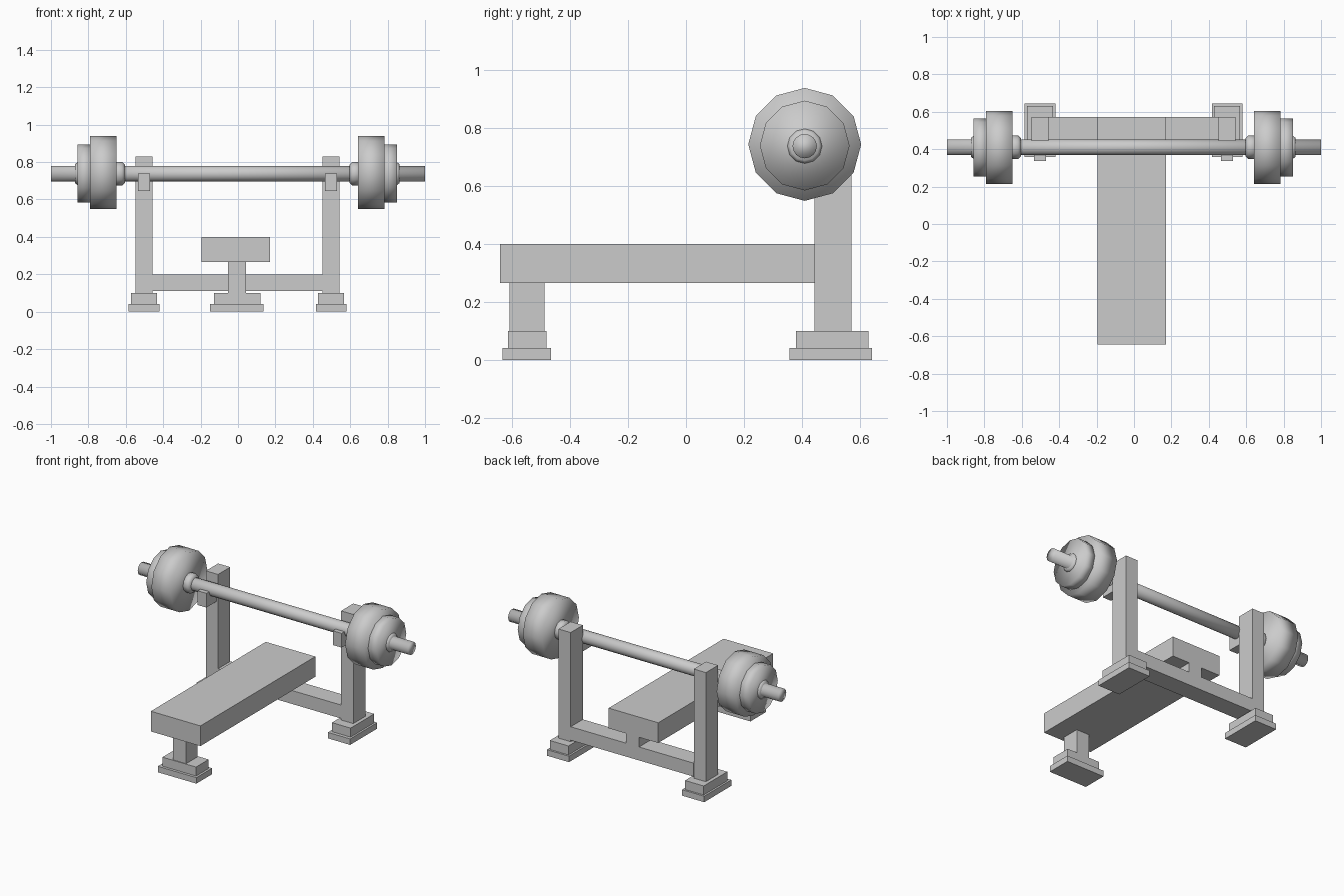
import bpy, bmesh
from math import cos, sin, pi

if "Cube" in bpy.data.objects:
    bpy.data.objects.remove(bpy.data.objects["Cube"])


def box(name, x0, x1, y0, y1, z0, z1):
    """Axis-aligned box from its bounds."""
    bm = bmesh.new()
    bmesh.ops.create_cube(bm, size=1)
    for v in bm.verts:
        v.co.x = (x0 + x1) / 2 + v.co.x * (x1 - x0)
        v.co.y = (y0 + y1) / 2 + v.co.y * (y1 - y0)
        v.co.z = (z0 + z1) / 2 + v.co.z * (z1 - z0)
    return finish(name, bm)


def lathe(name, profile, y, z, sides):
    """Smooth capped solid turned about an x-parallel axis; profile is (x, radius)."""
    bm = bmesh.new()
    rings = [[bm.verts.new((x, y + r * sin(2 * pi * i / sides), z + r * cos(2 * pi * i / sides)))
              for i in range(sides)] for x, r in profile]
    for a, b in zip(rings, rings[1:]):
        for i in range(sides):
            j = (i + 1) % sides
            bm.faces.new((a[i], a[j], b[j], b[i]))
    bm.faces.new(rings[0])
    bm.faces.new(rings[-1])
    for f in bm.faces:
        f.smooth = True
    return finish(name, bm)


def finish(name, bm):
    bmesh.ops.recalc_face_normals(bm, faces=bm.faces[:])
    mesh = bpy.data.meshes.new(name)
    bm.to_mesh(mesh)
    bm.free()
    ob = bpy.data.objects.new(name, mesh)
    bpy.context.collection.objects.link(ob)
    return ob


BAR_Y, BAR_Z = 0.41, 0.738
POST_Y = (0.443, 0.572)

# Bench pad with front leg, stepped front foot and rear support
box("bench_pad", -0.195, 0.172, -0.643, 0.572, 0.265, 0.40)
box("front_leg", -0.053, 0.043, -0.61, -0.488, 0.10, 0.265)
box("front_foot_block", -0.128, 0.12, -0.615, -0.482, 0.04, 0.10)
box("front_foot_base", -0.15, 0.135, -0.633, -0.467, 0, 0.04)
box("rear_support", -0.053, 0.043, *POST_Y, 0.20, 0.265)

# Rack: crossbar, posts, feet and bar hooks
box("crossbar", -0.457, 0.453, *POST_Y, 0.11, 0.20)
for side, cx in (("left", -0.503), ("right", 0.498)):
    box(side + "_post", cx - 0.045, cx + 0.045, *POST_Y, 0.10, 0.83)
    box(side + "_foot_block", cx - 0.069, cx + 0.069, 0.38, 0.63, 0.04, 0.10)
    box(side + "_foot_base", cx - 0.082, cx + 0.082, 0.357, 0.643, 0, 0.04)
    box(side + "_bar_hook", cx - 0.032, cx + 0.032, 0.338, 0.445, 0.645, 0.74)

# Barbell: bar, then collars and two stepped plates on each end
lathe("bar", [(-1, 0.042), (1, 0.042)], BAR_Y, BAR_Z, 16)
for side, s, d in (("left", -1, 0.005), ("right", 1, -0.003)):
    def turned(part, pts, z, n=12):
        lathe(side + part, [(s * (x + d), r) for x, r in pts], BAR_Y, z, n)
    turned("_inner_collar", [(0.60, 0.05), (0.615, 0.063), (0.66, 0.063)], BAR_Z)
    turned("_large_plate", [(0.645, 0.195), (0.787, 0.195)], 0.744)
    turned("_small_plate", [(0.775, 0.155), (0.853, 0.155)], 0.74)
    turned("_outer_collar", [(0.84, 0.06), (0.855, 0.06), (0.867, 0.05)], BAR_Z)
